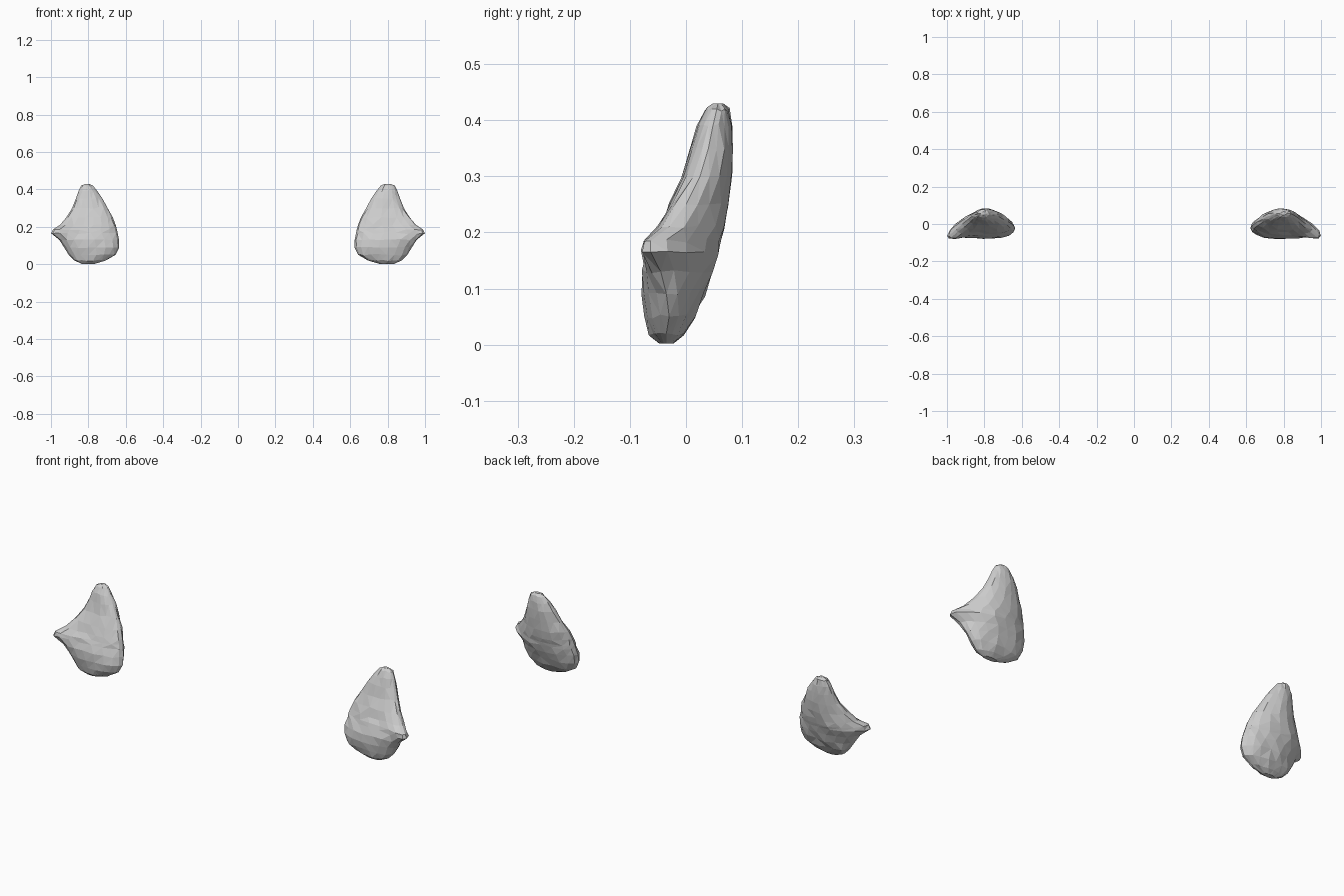
import bpy, bmesh, math, random

if "Cube" in bpy.data.objects:
    bpy.data.objects.remove(bpy.data.objects["Cube"])

# Cross-sections: z, inner x, outer x, front y, back y, inner edge y, outer edge y
ROWS = [
    (.002, .755, .835, -.048, -.022, -.035, -.035),
    (.020, .695, .875, -.065, -.005, -.035, -.035),
    (.050, .643, .905, -.073, .016, -.030, -.030),
    (.090, .623, .930, -.079, .033, -.025, -.035),
    (.130, .624, .955, -.077, .048, -.018, -.045),
    (.165, .631, .999, -.065, .059, -.010, -.063),
    (.185, .635, .990, -.058, .064, -.005, -.063),
    (.210, .642, .952, -.045, .069, .000, -.030),
    (.250, .657, .918, -.030, .076, .010, .000),
    (.300, .685, .887, -.007, .081, .025, .025),
    (.350, .712, .867, .008, .083, .040, .040),
    (.390, .739, .853, .020, .081, .048, .048),
    (.420, .763, .838, .035, .076, .055, .055),
    (.430, .785, .815, .048, .066, .057, .057),
]
SIDES = 18


def bone_shell(name, side, inner_shift, seed):
    """Loft a curved, pointed kneecap-like shell with slightly uneven facets."""
    rng = random.Random(seed)
    bm = bmesh.new()
    rings = []
    for k, (z, xi, xo, yf, yb, yi, yo) in enumerate(ROWS):
        xi += inner_shift
        inside = 0 < k < len(ROWS) - 1
        ring = []
        for i in range(SIDES):
            t = 2 * math.pi * i / SIDES
            c, s = math.cos(t), math.sin(t)
            mid = (yf + yb) / 2
            edge = yo if c > 0 else yi
            spine = mid + (edge - mid) * c * c
            x = (xi + xo) / 2 + (xo - xi) / 2 * c
            y = spine + (yb - yf) / 2 * s
            if inside and abs(c) < .99:
                x += rng.uniform(-.004, .004)
                y += rng.uniform(-.0025, .0025)
                z_here = z + rng.uniform(-.004, .004)
            else:
                z_here = z
            ring.append(bm.verts.new((side * x, y, z_here)))
        rings.append(ring)
    for a, b in zip(rings, rings[1:]):
        for i in range(SIDES):
            j = (i + 1) % SIDES
            bm.faces.new((a[i], a[j], b[j], b[i]))
    bm.faces.new(rings[0])
    bm.faces.new(rings[-1])
    bmesh.ops.triangulate(bm, faces=bm.faces[:])
    bmesh.ops.recalc_face_normals(bm, faces=bm.faces[:])
    mesh = bpy.data.meshes.new(name)
    bm.to_mesh(mesh)
    bm.free()
    bpy.context.collection.objects.link(bpy.data.objects.new(name, mesh))


# Mirrored pair
bone_shell("right_shell", 1, 0.0, 3)
bone_shell("left_shell", -1, 0.012, 8)
